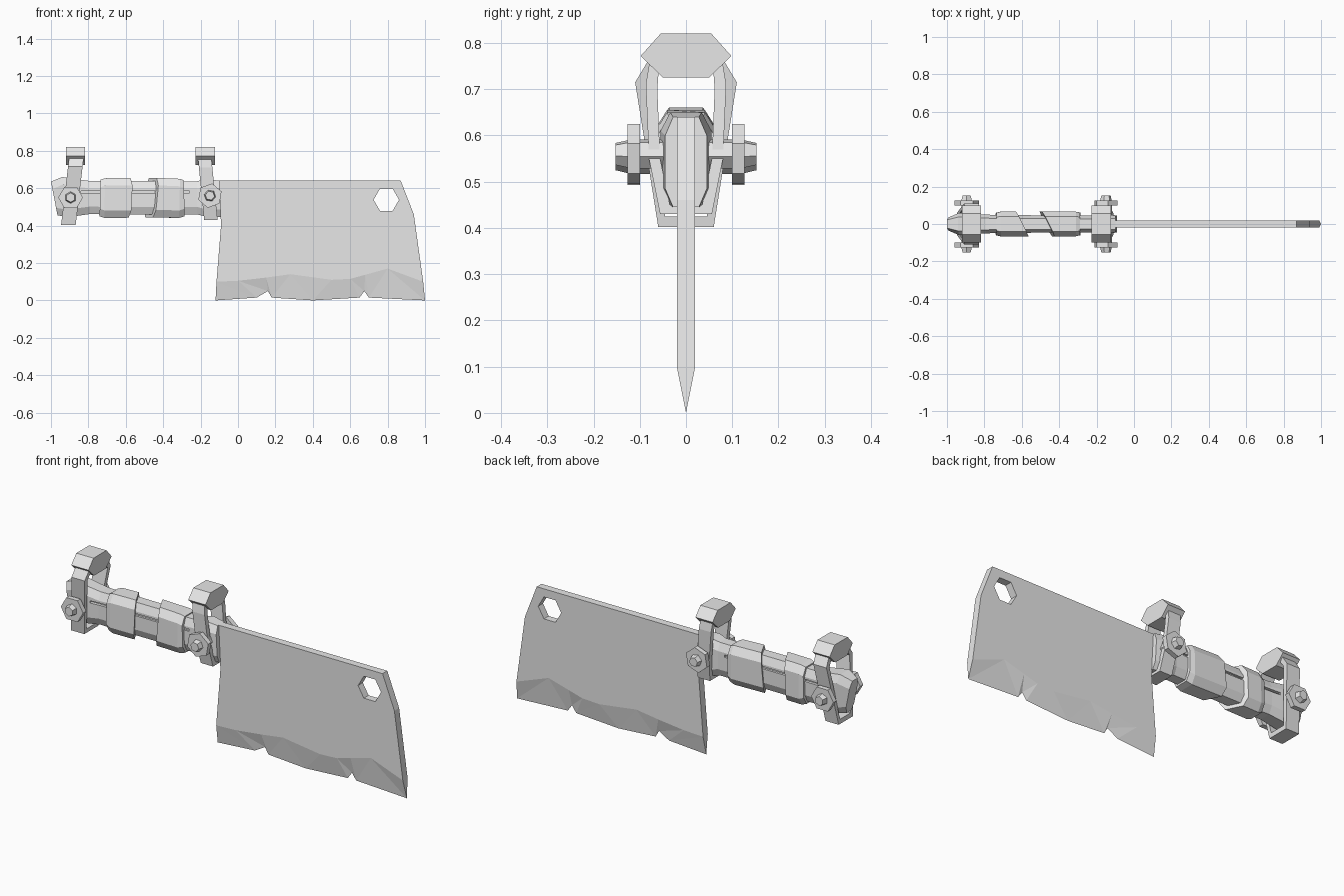
import bpy, bmesh, math
from mathutils import Vector

if "Cube" in bpy.data.objects:
    bpy.data.objects.remove(bpy.data.objects["Cube"], do_unlink=True)

steel = bpy.data.materials.new("plain_grey")
steel.use_nodes = True
GREY = (0.8, 0.8, 0.8, 1)
steel.diffuse_color = GREY
steel.node_tree.nodes["Principled BSDF"].inputs["Base Color"].default_value = GREY


def finish(name, bm):
    bmesh.ops.recalc_face_normals(bm, faces=bm.faces)
    mesh = bpy.data.meshes.new(name)
    bm.to_mesh(mesh)
    bm.free()
    mesh.materials.append(steel)
    obj = bpy.data.objects.new(name, mesh)
    bpy.context.collection.objects.link(obj)
    return obj


def loft(name, rings):
    """Skin a closed solid through rings of equal point count."""
    bm = bmesh.new()
    loops = [[bm.verts.new(p) for p in ring] for ring in rings]
    n = len(loops[0])
    for a, b in zip(loops, loops[1:]):
        for i in range(n):
            j = (i + 1) % n
            bm.faces.new((a[i], a[j], b[j], b[i]))
    bm.faces.new(loops[0])
    bm.faces.new(loops[-1])
    return finish(name, bm)


def cut(obj, cutter):
    """Subtract a cutter and discard it."""
    cutter.hide_render = True
    mod = obj.modifiers.new("cut", "BOOLEAN")
    mod.operation = "DIFFERENCE"
    mod.solver = "EXACT"
    mod.object = cutter
    bpy.context.view_layer.objects.active = obj
    bpy.ops.object.modifier_apply(modifier=mod.name)
    bpy.data.objects.remove(cutter, do_unlink=True)


def hexagon(x, y, z, r, turn=0):
    angles = [math.radians(turn + 60 * i) for i in range(6)]
    return [(x + r * math.cos(a), y, z + r * math.sin(a)) for a in angles]


def section(x_low, x_high, low, high, hy, shear=0.0):
    """Chamfered eight-sided cross-section of the grip."""
    c, fy = 0.04, hy * 0.62
    half = [(fy, high), (hy, high - c), (hy, low + c), (fy, low)]
    pts = half + [(-y, z) for y, z in reversed(half)]
    return [(x_low + (x_high - x_low) * (z - low) / (high - low) - shear * y, y, z)
            for y, z in pts]


# Blade: flat plate above a ragged ground edge
T = 0.02
spine = [(0.99, 0.1), (0.94, 0.46), (0.87, 0.64), (-0.11, 0.64), (-0.09, 0.41), (-0.115, 0.1)]
ridge = [(-0.115, 0.1), (0, 0.105), (0.15, 0.122), (0.28, 0.14), (0.5, 0.11),
         (0.6, 0.115), (0.68, 0.137), (0.8, 0.17), (0.99, 0.1)]
edge = [(-0.12, 0), (0.1, 0.015), (0.16, 0.05), (0.18, 0.015), (0.4, 0),
        (0.65, 0.015), (0.675, 0.05), (0.7, 0.015), (1, 0)]
bm = bmesh.new()
outline = ridge + spine[1:-1]
sides = [[bm.verts.new((x, y, z)) for x, z in outline] for y in (-T, T)]
tip = [bm.verts.new((x, 0, z)) for x, z in edge]
last = len(ridge) - 1
for s in sides:
    bm.faces.new(s)
    for i in range(last):
        bm.faces.new((s[i], s[i + 1], tip[i + 1]))
        bm.faces.new((s[i], tip[i + 1], tip[i]))
f, b = sides
for i in range(last, len(outline)):
    j = (i + 1) % len(outline)
    bm.faces.new((f[i], f[j], b[j], b[i]))
for i in (0, last):
    bm.faces.new((f[i], b[i], tip[i]))
blade = finish("blade", bm)
cut(blade, loft("hole_cutter", [hexagon(0.793, y, 0.538, 0.068) for y in (-0.1, 0.1)]))

# Handle with flared ends
handle = loft("handle", [section(*s) for s in (
    (-0.965, -1.0, 0.455, 0.635, 0.035),
    (-0.91, -0.94, 0.445, 0.66, 0.06),
    (-0.79, -0.79, 0.462, 0.638, 0.05),
    (-0.72, -0.72, 0.46, 0.638, 0.048),
    (-0.3, -0.3, 0.46, 0.637, 0.045),
    (-0.22, -0.22, 0.46, 0.637, 0.045),
    (-0.16, -0.17, 0.445, 0.65, 0.055),
    (-0.09, -0.1, 0.445, 0.64, 0.045))])
# Seam along both sides of the grip
for side in (-1, 1):
    cut(handle, loft("seam_cutter", [
        [(x, side * y, z) for y, z in ((0.035, 0.574), (0.09, 0.574), (0.09, 0.586), (0.035, 0.586))]
        for x in (-0.84, -0.26)]))

# Wrapped bands, their facing edges running diagonally
loft("rear_band", [section(-0.74, -0.735, 0.45, 0.645, 0.06),
                   section(-0.715, -0.71, 0.441, 0.653, 0.066),
                   section(-0.605, -0.595, 0.442, 0.655, 0.066, 0.5)])
loft("front_band", [section(-0.475, -0.455, 0.444, 0.655, 0.066, 0.5),
                    section(-0.315, -0.31, 0.441, 0.65, 0.066),
                    section(-0.285, -0.29, 0.45, 0.642, 0.06)])


def clamp(name, x_top, x_low, width, outer, inner, bolt, turn):
    # Leaning U-shaped strap
    def mirrored(half):
        return half + [(-y, z) for y, z in reversed(half)]
    shape = mirrored(outer) + mirrored(inner)[::-1]
    low = outer[-1][1]

    def lean(z):
        return x_low + (x_top - x_low) * (z - low) / (0.73 - low)
    loft(name + "_strap", [[(lean(z) + d * width / 2, y, z) for y, z in shape]
                           for d in (-1, 1)])
    # Six-sided cap block
    cap = [(0.055, 0.82), (0.098, 0.772), (0.05, 0.725)]
    loft(name + "_cap", [[(x_top + d * 0.051, y, z) for y, z in mirrored(cap)]
                         for d in (-1, 1)])
    # Bolt through the handle with a nut on each side
    x, z = bolt
    loft(name + "_bolt", [hexagon(x, y, z, r, turn + 30) for y, r in
                          ((-0.153, 0.025), (-0.12, 0.033), (0.12, 0.033), (0.153, 0.025))])
    for side, label in ((-1, "_front_nut"), (1, "_back_nut")):
        loft(name + label, [hexagon(x, side * y, z, 0.066, turn) for y in (0.1, 0.126)])


clamp("rear_clamp", -0.868, -0.907, 0.078,
      [(0.08, 0.765), (0.11, 0.715), (0.06, 0.402)],
      [(0.055, 0.755), (0.085, 0.71), (0.045, 0.425)],
      (-0.895, 0.55), 0)
clamp("front_clamp", -0.175, -0.145, 0.072,
      [(0.078, 0.765), (0.087, 0.71), (0.08, 0.55), (0.056, 0.43)],
      [(0.058, 0.755), (0.062, 0.7), (0.056, 0.55), (0.035, 0.45)],
      (-0.15, 0.56), 20)
